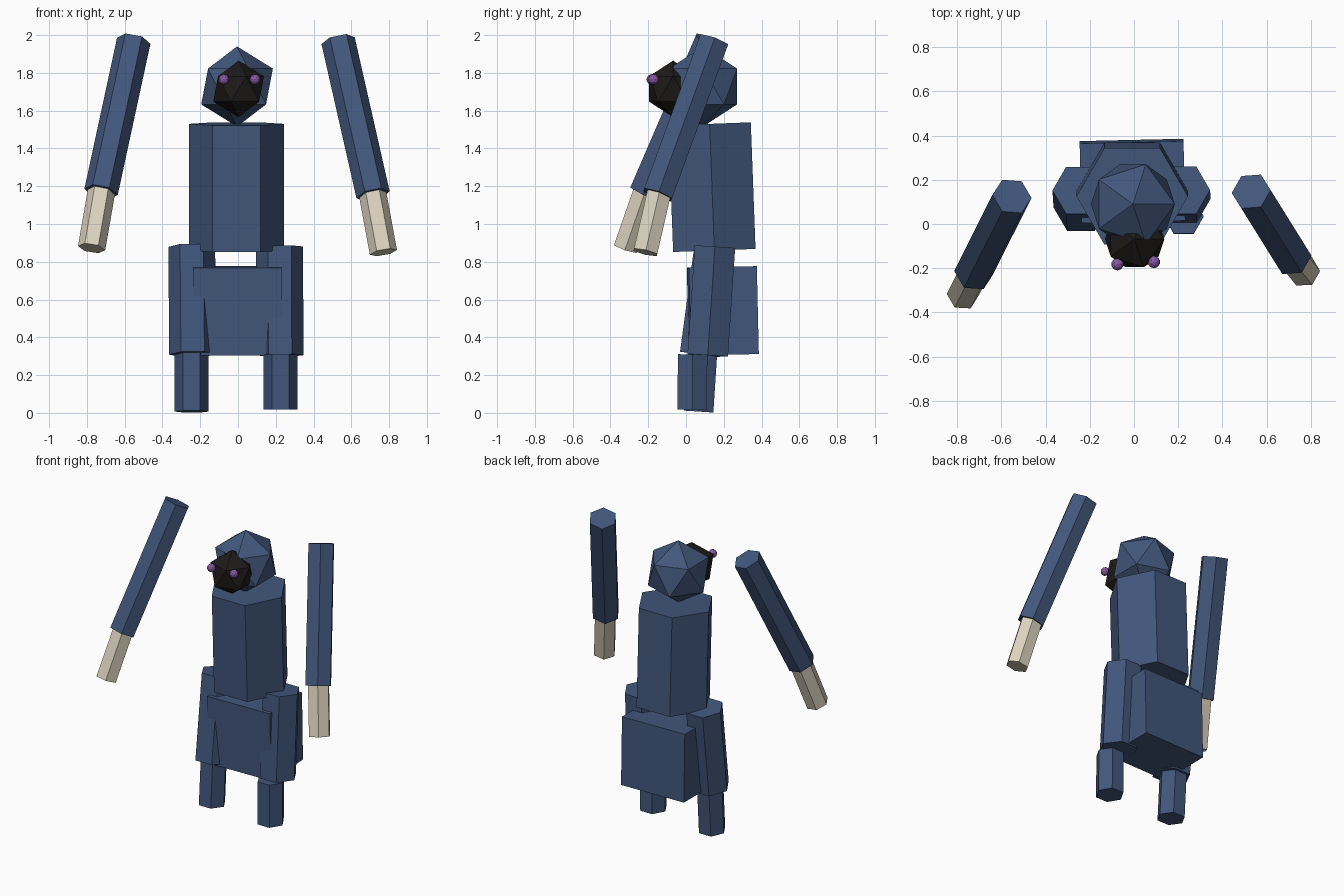
import bpy, bmesh, math
from mathutils import Vector, Matrix

cube = bpy.data.objects.get("Cube")
if cube:
    bpy.data.objects.remove(cube, do_unlink=True)


def material(name, rgb):
    m = bpy.data.materials.new(name)
    m.use_nodes = True
    m.diffuse_color = (*rgb, 1)
    m.node_tree.nodes["Principled BSDF"].inputs["Base Color"].default_value = (*rgb, 1)
    return m


blue = material("slate blue", (0.054, 0.095, 0.2))
cream = material("cream", (0.72, 0.65, 0.52))
black = material("soft black", (0.012, 0.011, 0.01))
purple = material("purple", (0.25, 0.1, 0.38))


def finish(name, bm, mat):
    mesh = bpy.data.meshes.new(name)
    bmesh.ops.recalc_face_normals(bm, faces=bm.faces)
    bm.to_mesh(mesh)
    bm.free()
    mesh.materials.append(mat)
    obj = bpy.data.objects.new(name, mesh)
    bpy.context.collection.objects.link(obj)
    return obj


def hex_prism(name, top, bottom, radius, mat):
    """Six-sided bar between two points, with a corner turned to the side."""
    top, bottom = Vector(top), Vector(bottom)
    axis = (top - bottom).normalized()
    v = axis.cross(Vector((1, 0, 0))).normalized()
    u = v.cross(axis)
    bm = bmesh.new()
    rings = []
    for end in (bottom, top):
        ring = []
        for i in range(6):
            a = i * math.tau / 6
            ring.append(bm.verts.new(end + radius * (u * math.cos(a) + v * math.sin(a))))
        rings.append(ring)
        bm.faces.new(ring)
    low, high = rings
    for i in range(6):
        j = (i + 1) % 6
        bm.faces.new((low[i], low[j], high[j], high[i]))
    return finish(name, bm, mat)


def ico(name, centre, radius, mat, detail=1):
    bm = bmesh.new()
    bmesh.ops.create_icosphere(bm, subdivisions=detail, radius=radius,
                               matrix=Matrix.Translation(centre))
    return finish(name, bm, mat)


# Torso
hex_prism("torso", (-0.008, 0.125, 1.53), (-0.008, 0.15, 0.86), 0.252, blue)

# Pelvis block, turned very slightly
bm = bmesh.new()
bmesh.ops.create_cube(bm, size=1)
bmesh.ops.scale(bm, vec=(0.47, 0.36, 0.465), verts=bm.verts)
pelvis = finish("pelvis", bm, blue)
pelvis.location = (-0.007, 0.195, 0.54)
pelvis.rotation_euler = (math.radians(1.3), 0, math.radians(1.3))

# Head, face and eyes
ico("head", (-0.005, 0.09, 1.728), 0.212, blue)
ico("face", (0.003, -0.068, 1.715), 0.15, black)
ico("right_eye", (-0.075, -0.182, 1.765), 0.028, purple, 2)
ico("left_eye", (0.09, -0.172, 1.765), 0.028, purple, 2)

# Raised arms with pale hands
for side, shoulder, wrist, tip in (
        ("right", (-0.552, 0.125, 1.97), (-0.725, -0.22, 1.17), (-0.775, -0.32, 0.872)),
        ("left", (0.53, 0.147, 1.97), (0.715, -0.15, 1.155), (0.77, -0.215, 0.85))):
    hex_prism(side + "_arm", shoulder, wrist, 0.09, blue)
    inner = Vector(wrist).lerp(Vector(shoulder), 0.05)
    hex_prism(side + "_hand", inner, tip, 0.073, cream)

# Legs
for side, hip, knee, ankle, foot in (
        ("right", (-0.245, 0.152, 0.88), (-0.24, 0.075, 0.31),
         (-0.245, 0.088, 0.33), (-0.245, 0.067, 0.007)),
        ("left", (0.22, 0.153, 0.88), (0.223, 0.115, 0.305),
         (0.225, 0.035, 0.31), (0.225, 0.033, 0.018))):
    hex_prism(side + "_thigh", hip, knee, 0.124, blue)
    hex_prism(side + "_shin", ankle, foot, 0.09, blue)
